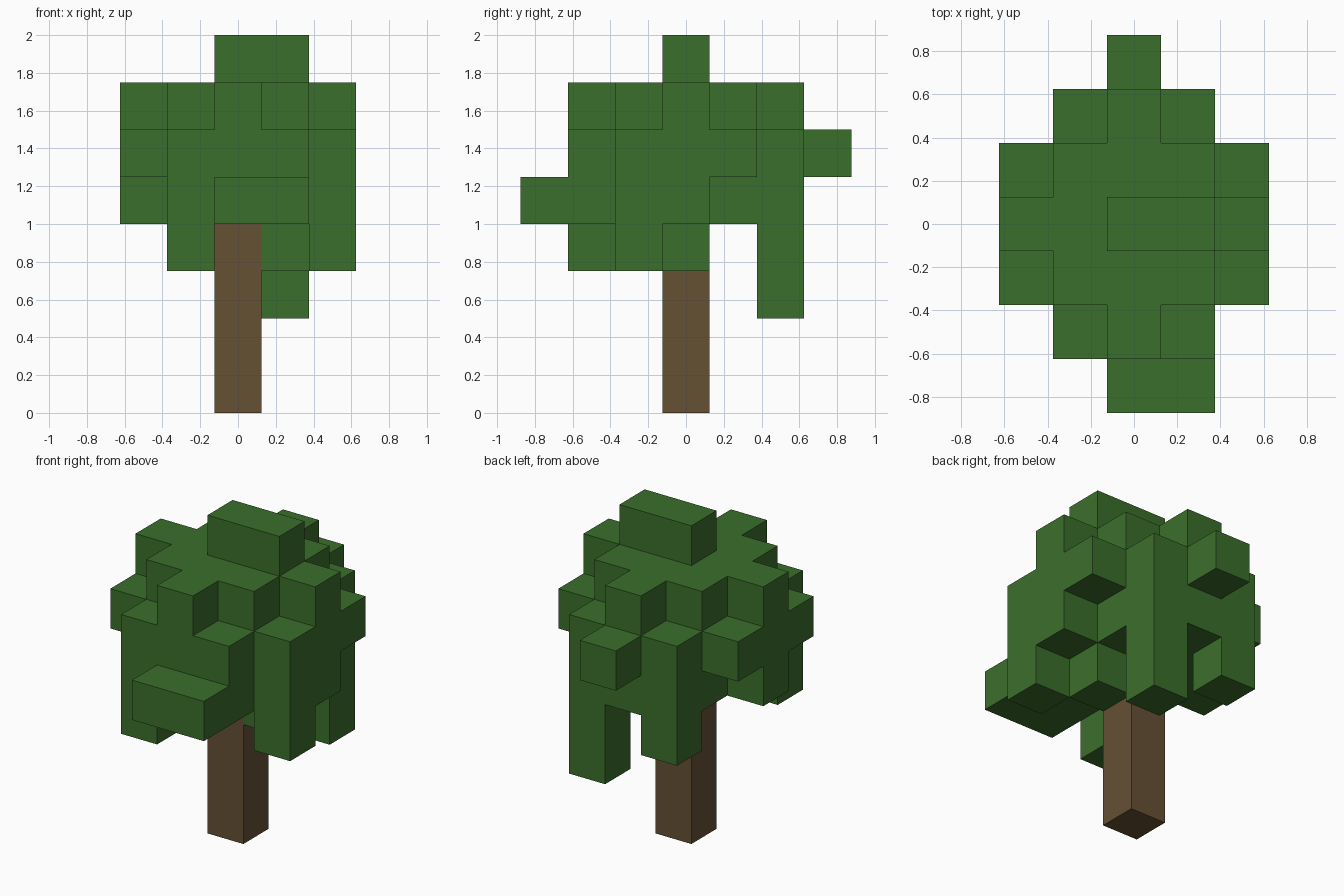
import bpy, bmesh
from itertools import product
from mathutils import Vector

CELL = 0.25

old = bpy.data.objects.get("Cube")
if old:
    bpy.data.objects.remove(old, do_unlink=True)


def make_material(name, rgb):
    mat = bpy.data.materials.new(name)
    mat.use_nodes = True
    color = (*rgb, 1.0)
    mat.diffuse_color = color
    bsdf = mat.node_tree.nodes["Principled BSDF"]
    bsdf.inputs["Base Color"].default_value = color
    bsdf.inputs["Roughness"].default_value = 0.9
    return mat


def block(xs, ys, zs):
    """Grid cells of a box, from inclusive (first, last) ranges."""
    return set(product(*(range(a, b + 1) for a, b in (xs, ys, zs))))


def column(x, y, low, high):
    return block((x, x), (y, y), (low, high))


def build_shell(name, cells, solid, mat):
    """Mesh only the cell sides that are not against another solid cell."""
    bm = bmesh.new()
    for cell in cells:
        centre = Vector((cell[0], cell[1], cell[2] + 0.5))
        for axis, sign in product(range(3), (-1, 1)):
            n = Vector((0, 0, 0))
            n[axis] = sign
            if tuple(int(c + d) for c, d in zip(cell, n)) in solid:
                continue
            u = Vector((0, 0, 0))
            u[(axis + 1) % 3] = 1
            v = n.cross(u)
            corners = [(n + u * a + v * b) / 2
                       for a, b in ((-1, -1), (1, -1), (1, 1), (-1, 1))]
            bm.faces.new([bm.verts.new((centre + c) * CELL) for c in corners])
    bmesh.ops.remove_doubles(bm, verts=bm.verts, dist=0.001)
    mesh = bpy.data.meshes.new(name)
    bm.to_mesh(mesh)
    bm.free()
    mesh.materials.append(mat)
    obj = bpy.data.objects.new(name, mesh)
    bpy.context.collection.objects.link(obj)
    return obj


# Trunk
trunk = column(0, 0, 0, 3)

# Canopy: central mass with a cross-shaped plan
leaves = block((-1, 1), (-1, 1), (4, 6))
leaves |= block((-2, 2), (0, 0), (4, 6))
leaves |= block((0, 0), (-2, 2), (4, 6))

# Crest on top, front shelf and back knob
leaves |= block((0, 1), (0, 0), (7, 7))
leaves |= block((0, 1), (-3, -3), (4, 4))
leaves |= column(0, 3, 5, 5)

# Corner clumps hanging to different depths
leaves |= column(-1, -2, 3, 5)
leaves |= column(1, -2, 4, 5)
leaves |= column(-1, 2, 3, 5)
leaves |= column(1, 2, 2, 5)
leaves |= column(2, -1, 3, 5)
for x, y in ((2, 1), (-2, 1), (-2, -1)):
    leaves |= column(x, y, 5, 5)

# Small clump beside the trunk
leaves |= column(1, 0, 3, 3)

bark = make_material("bark brown", (0.130, 0.082, 0.034))
leaf = make_material("leaf green", (0.044, 0.156, 0.025))
solid = trunk | leaves
build_shell("trunk", trunk, solid, bark)
build_shell("canopy", leaves, solid, leaf)
